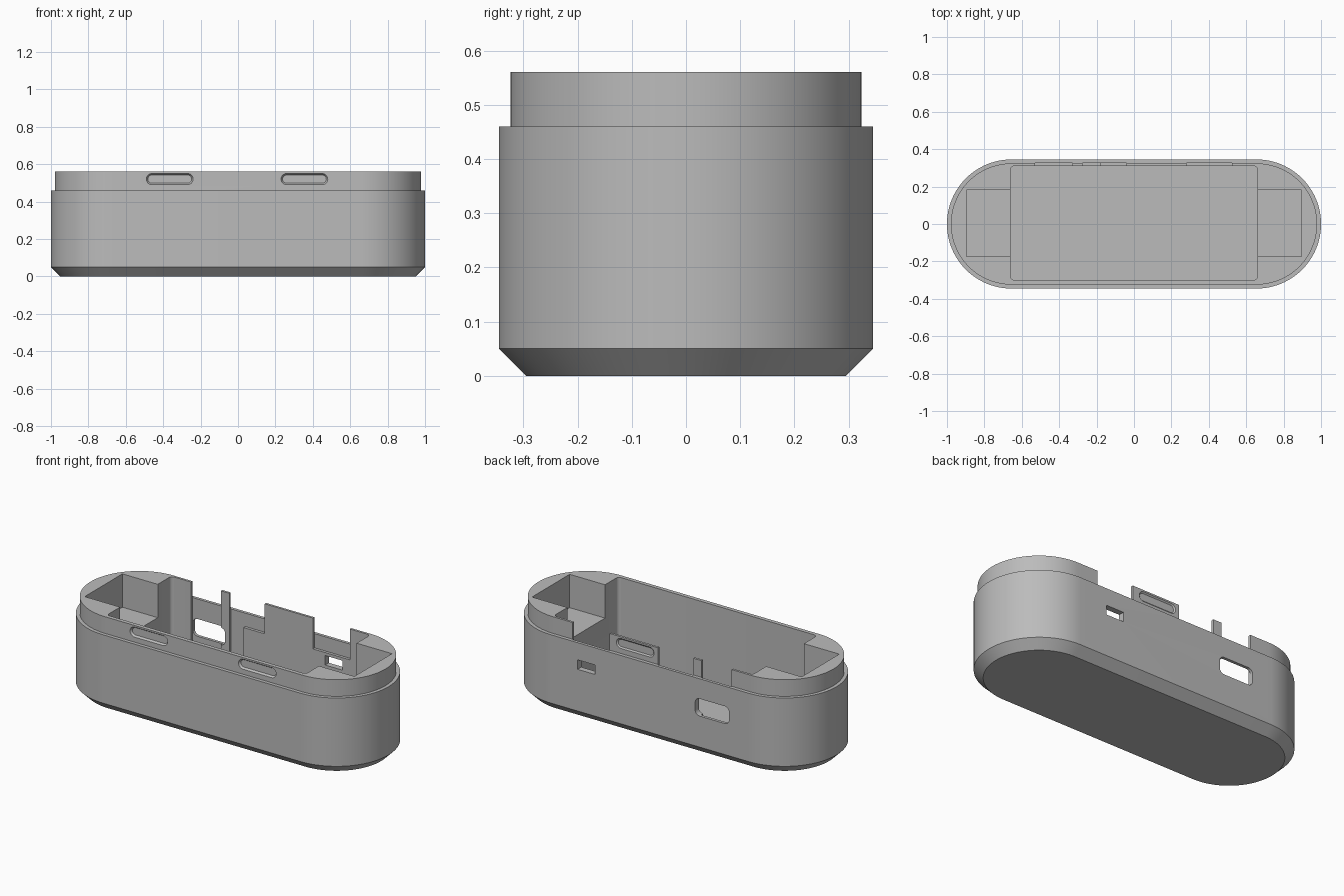
import bpy, bmesh, math

if "Cube" in bpy.data.objects:
    bpy.data.objects.remove(bpy.data.objects["Cube"], do_unlink=True)

grey = bpy.data.materials.new("plain grey")
grey.use_nodes = True
colour = (0.5, 0.5, 0.5, 1)
grey.diffuse_color = colour
grey.node_tree.nodes["Principled BSDF"].inputs["Base Color"].default_value = colour


def outline(hx, hy, r, steps):
    """Rounded rectangle; a stadium when r equals hy."""
    points = []
    for quarter, (sx, sy) in enumerate([(1, 1), (-1, 1), (-1, -1), (1, -1)]):
        for i in range(steps + 1):
            a = (quarter + i / steps) * math.pi / 2
            points.append((sx * (hx - r) + r * math.cos(a),
                           sy * (hy - r) + r * math.sin(a)))
    return points


def loft(name, rings):
    """Closed solid through a stack of matching rings."""
    bm = bmesh.new()
    loops = [[bm.verts.new(p) for p in ring] for ring in rings]
    n = len(loops[0])
    for low, high in zip(loops, loops[1:]):
        for i in range(n):
            j = (i + 1) % n
            bm.faces.new((low[i], low[j], high[j], high[i]))
    bm.faces.new(loops[0])
    bm.faces.new(loops[-1])
    bmesh.ops.remove_doubles(bm, verts=bm.verts, dist=1e-5)
    bmesh.ops.recalc_face_normals(bm, faces=bm.faces)
    mesh = bpy.data.meshes.new(name)
    bm.to_mesh(mesh)
    bm.free()
    mesh.materials.append(grey)
    obj = bpy.data.objects.new(name, mesh)
    bpy.context.collection.objects.link(obj)
    return obj


def upright(name, cx, cy, hx, hy, r, z0, z1):
    """Rounded block standing along z."""
    shape = outline(hx, hy, r, 6)
    return loft(name, [[(cx + x, cy + y, z) for x, y in shape] for z in (z0, z1)])


def across(name, cx, cz, sections):
    """Rounded block lying along y; sections are (y, half width, half height, radius)."""
    return loft(name, [[(cx + x, y, cz + z) for x, z in outline(hx, hz, r, 8)]
                       for y, hx, hz, r in sections])


def block(name, x0, x1, y0, y1, z0, z1):
    corners = [(x0, y0), (x1, y0), (x1, y1), (x0, y1)]
    return loft(name, [[(x, y, z) for x, y in corners] for z in (z0, z1)])


# Solid body: bottom chamfer, wall, ledge and raised lip
STRAIGHT, RADIUS, LEDGE, TOP = 0.655, 0.345, 0.46, 0.56
LIP = RADIUS - 0.021
profile = [(0.295, 0), (RADIUS, 0.05), (RADIUS, LEDGE), (LIP, LEDGE), (LIP, TOP)]
body = loft("case_body", [[(x, y, z) for x, y in outline(STRAIGHT + r, r, r, 32)]
                          for r, z in profile])

# Main cavity and the shallow pocket at each end
cutters = [upright("cavity_cutter", 0, 0.005, 0.66, 0.305, 0.02, 0.045, 0.7)]
for side in (-1, 1):
    inner, outer = sorted((side * 0.6, side * 0.895))
    cutters.append(block("pocket_cutter", inner, outer, -0.175, 0.182, 0.36, 0.7))

# Clearances along the inside of the back wall, open through the lip
for x0, x1, z0 in [(-0.53, -0.33, 0.1), (-0.275, -0.18, 0.1),
                   (-0.2, -0.04, 0.38), (0.28, 0.525, 0.375)]:
    cutters.append(block("clearance_cutter", x0, x1, 0.28, 0.327, z0, 0.7))

# Port openings through the back wall
cutters.append(across("port_cutter", -0.415, 0.288,
                      [(y, 0.113, 0.052, 0.03) for y in (0.25, 0.4)]))
cutters.append(block("switch_cutter", 0.362, 0.478, 0.25, 0.4, 0.3, 0.357))

# Shallow snap slots in the outside of the lip
for cx, side, depth in [(-0.365, -1, 0.012), (0.355, -1, 0.012), (0.11, 1, 0.007)]:
    cutters.append(across("slot_cutter", cx, 0.52,
                          [(side * (LIP + 0.03), 0.125, 0.03, 0.03),
                           (side * LIP, 0.125, 0.03, 0.03),
                           (side * (LIP - depth), 0.117, 0.022, 0.022)]))

# Carve the body
bpy.ops.object.select_all(action="DESELECT")
bpy.context.view_layer.objects.active = body
body.select_set(True)
for cutter in cutters:
    cutter.hide_render = True
    mod = body.modifiers.new(cutter.name, "BOOLEAN")
    mod.operation = "DIFFERENCE"
    mod.solver = "EXACT"
    mod.object = cutter
    bpy.ops.object.modifier_apply(modifier=mod.name)
    bpy.data.objects.remove(cutter, do_unlink=True)

bpy.ops.object.shade_smooth_by_angle(angle=math.radians(30))
